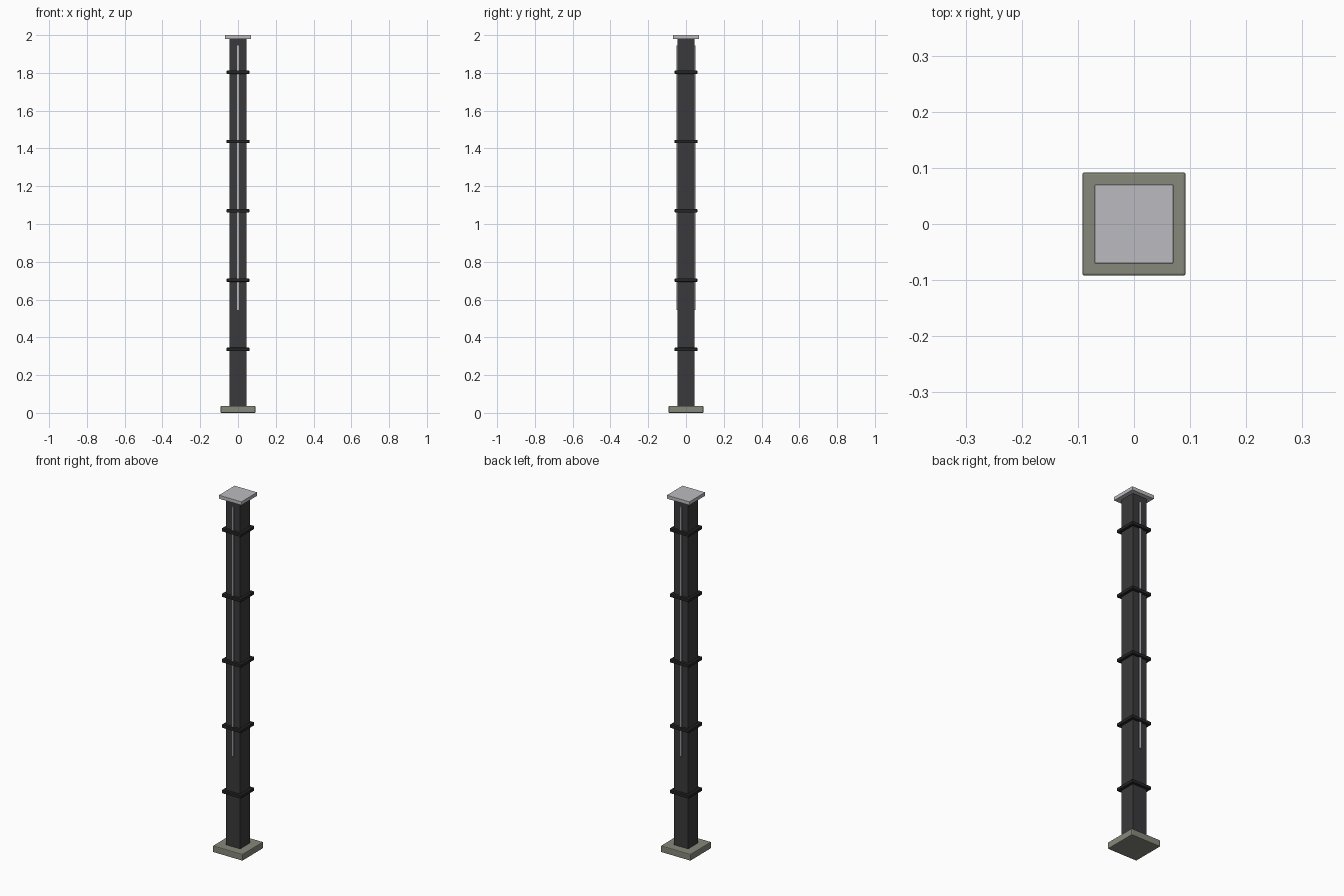
import bpy

cube = bpy.data.objects.get("Cube")
if cube:
    bpy.data.objects.remove(cube, do_unlink=True)


def material(name, rgb):
    mat = bpy.data.materials.new(name)
    mat.use_nodes = True
    color = (*rgb, 1.0)
    mat.diffuse_color = color
    mat.node_tree.nodes["Principled BSDF"].inputs["Base Color"].default_value = color
    return mat


def box(name, size, z_low, z_high, mat, y=0.0, bevel=0.0):
    """Axis-aligned box spanning z_low to z_high, with optional bevelled edges."""
    bpy.ops.mesh.primitive_cube_add(size=1, location=(0, y, (z_low + z_high) / 2))
    obj = bpy.context.object
    obj.name = name
    obj.scale = (size[0], size[1], z_high - z_low)
    bpy.ops.object.transform_apply(location=False, rotation=False, scale=True)
    obj.data.materials.append(mat)
    if bevel:
        mod = obj.modifiers.new("Bevel", "BEVEL")
        mod.width = bevel
        mod.segments = 2
    return obj


charcoal = material("charcoal metal", (0.042, 0.042, 0.045))
black = material("black metal", (0.017, 0.018, 0.018))
stone = material("grey stone", (0.24, 0.25, 0.20))
silver = material("light silver", (0.50, 0.50, 0.53))

# Foot, shaft and cap
box("base_plate", (0.184, 0.184), 0.0, 0.037, stone, bevel=0.004)
box("column_shaft", (0.09, 0.09), 0.03, 1.99, charcoal, bevel=0.002)
box("top_cap", (0.14, 0.14), 1.98, 2.0, silver, bevel=0.001)

# Evenly spaced collars
for i in range(5):
    z = 0.336 + i * 0.367
    box(f"collar_{i + 1}", (0.12, 0.12), z - 0.009, z + 0.009, black, bevel=0.003)

# Light strips on the front and back faces
for side, name in ((-1, "front_strip"), (1, "back_strip")):
    box(name, (0.012, 0.01), 0.545, 1.945, silver, y=side * 0.046)
